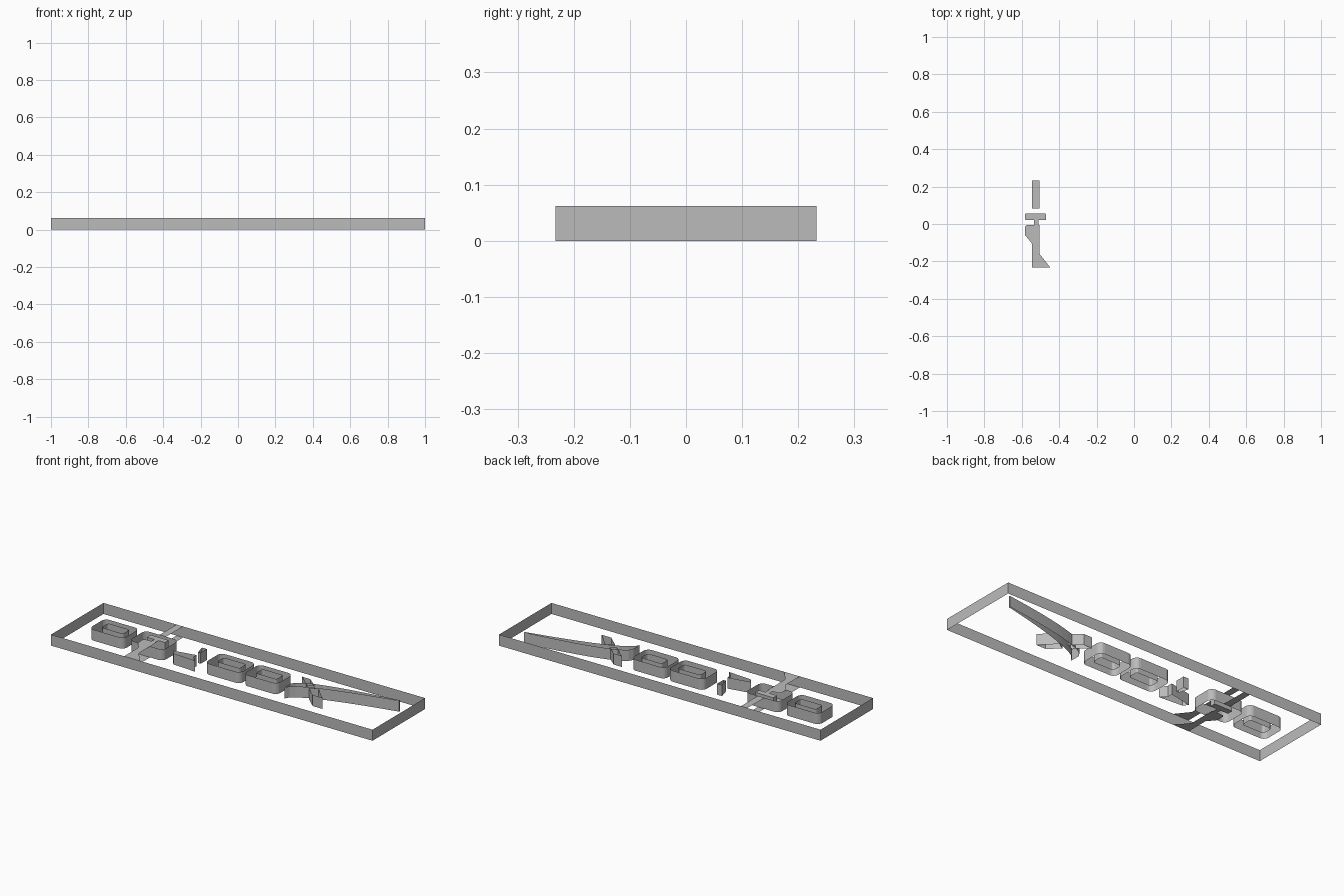
import bpy, bmesh, math

if "Cube" in bpy.data.objects:
    bpy.data.objects.remove(bpy.data.objects["Cube"])

H = 0.062  # wall height

# Dark grey used on every part
grey = bpy.data.materials.new("dark_grey")
grey.diffuse_color = (0.5, 0.5, 0.5, 1)
grey.use_nodes = True
grey.node_tree.nodes["Principled BSDF"].inputs["Base Color"].default_value = grey.diffuse_color


def make(name, outline, capped=False, walls=True):
    """Raise a closed plan outline into thin upright walls and/or flat caps."""
    bm = bmesh.new()
    low = [bm.verts.new((x, y, 0)) for x, y in outline]
    top = [bm.verts.new((x, y, H)) for x, y in outline]
    n = len(outline)
    if walls:
        for i in range(n):
            j = (i + 1) % n
            bm.faces.new((low[i], low[j], top[j], top[i]))
    if capped:
        bm.faces.new(top)
        bm.faces.new(low[::-1])
    mesh = bpy.data.meshes.new(name)
    bm.to_mesh(mesh)
    bm.free()
    mesh.materials.append(grey)
    ob = bpy.data.objects.new(name, mesh)
    bpy.context.collection.objects.link(ob)
    return ob


def rounded(x0, x1, y0, y1, r, steps=5):
    """Plan outline of a rectangle with rounded corners, counter-clockwise."""
    pts = []
    corners = [(x1 - r, y1 - r), (x0 + r, y1 - r), (x0 + r, y0 + r), (x1 - r, y0 + r)]
    for k, (cx, cy) in enumerate(corners):
        for s in range(steps + 1):
            a = math.pi / 2 * (k + s / steps)
            pts.append((cx + r * math.cos(a), cy + r * math.sin(a)))
    return pts


def rect(x0, x1, y0, y1):
    return [(x0, y0), (x1, y0), (x1, y1), (x0, y1)]


# Outer border wall
make("border_frame", rect(-1, 1, -0.233, 0.233))

# Plain rounded slots, each with an inner slot wall
for i, (x0, x1) in enumerate([(-0.885, -0.67), (-0.635, -0.425), (-0.165, 0.055), (0.075, 0.285)]):
    make(f"slot_outer_{i + 1}", rounded(x0, x1, -0.06, 0.082, 0.03))
    if i != 1:
        make(f"slot_inner_{i + 1}", rounded(x0 + 0.045, x1 - 0.035, -0.015, 0.045, 0.012))

# Flat bridges joining the border and the second slot
make("bridge_back", rect(-0.545, -0.505, 0.082, 0.233), True, False)
make("bridge_plate", rounded(-0.582, -0.47, 0.022, 0.055, 0.003, 2), True)
make("bridge_link", rect(-0.535, -0.51, -0.005, 0.022), True, False)
make("bridge_front", [(-0.582, -0.06), (-0.545, -0.105), (-0.545, -0.233), (-0.447, -0.233),
                      (-0.505, -0.16), (-0.505, -0.005), (-0.572, -0.005), (-0.582, -0.015)],
     True, False)

# Small wedges in the gap
make("wedge_front", [(-0.36, -0.06), (-0.22, -0.07), (-0.25, -0.04), (-0.25, -0.01), (-0.38, -0.035)])
make("wedge_back", [(-0.265, 0.025), (-0.25, 0.025), (-0.25, 0.08), (-0.28, 0.08)])

# Long bowed blade tapering to a tip at the right
upper, lower = [], []
for k in range(15):
    t = (k / 14) ** 1.4
    x = 0.34 + 0.57 * t
    y = -0.045 + 0.18 * t ** 0.55
    w = 0.025 * (1 - t) + 0.003
    upper.append((x, y + w))
    lower.append((x, y - w))
make("curved_blade", lower + upper[::-1])

# Short offcuts either side of the blade
make("offcut_back", [(0.42, 0.015), (0.45, 0.035), (0.39, 0.085), (0.34, 0.085)])
make("offcut_front", [(0.51, -0.065), (0.57, -0.065), (0.49, 0.015), (0.45, -0.01)])
